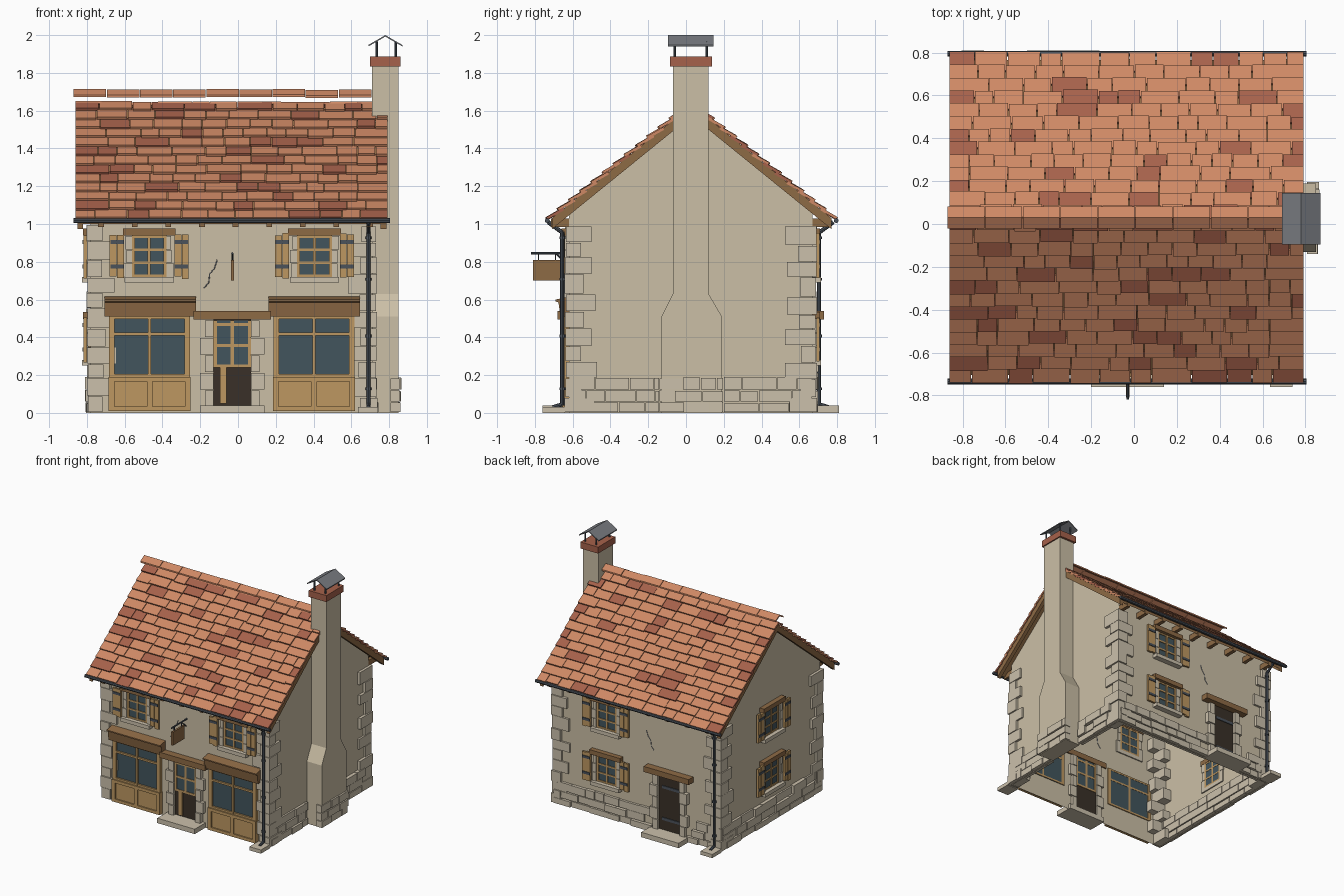
import bpy, bmesh, math, random
from mathutils import Matrix, Vector

random.seed(7)
if "Cube" in bpy.data.objects:
    bpy.data.objects.remove(bpy.data.objects["Cube"], do_unlink=True)

COLOURS = {
    "plaster": (.60, .52, .38), "stone": (.60, .53, .41), "tile": (.62, .25, .13),
    "dark tile": (.38, .12, .07), "light wood": (.51, .31, .12), "brown wood": (.27, .145, .06),
    "glass": (.055, .09, .11), "iron": (.07, .085, .105), "grey metal": (.19, .20, .22),
    "dark door": (.042, .03, .021)}
MATS = {}
for key, rgb in COLOURS.items():
    m = bpy.data.materials.new(key)
    m.use_nodes = True
    m.diffuse_color = (*rgb, 1)
    m.node_tree.nodes["Principled BSDF"].inputs["Base Color"].default_value = (*rgb, 1)
    MATS[key] = m

PARTS = {}
I = Matrix.Identity(4)
R = random.uniform


def part(name):
    return PARTS.setdefault(name, (bmesh.new(), []))


def paint(slots, mat, faces):
    if mat not in slots:
        slots.append(mat)
    for f in faces:
        f.material_index = slots.index(mat)


def prism(name, mat, pts, a0, a1, M=I, caps=True):
    """Extrude a (second, third) axis profile along the first axis."""
    bm, slots = part(name)
    ends = [[bm.verts.new(M @ Vector((a, *p))) for p in pts] for a in (a0, a1)]
    n = len(pts)
    faces = [bm.faces.new((ends[0][i], ends[0][(i + 1) % n], ends[1][(i + 1) % n], ends[1][i]))
             for i in range(n)]
    if caps:
        faces += [bm.faces.new(ends[0][::-1]), bm.faces.new(ends[1])]
    paint(slots, mat, faces)
    return faces


def box(name, mat, a0, a1, b0, b1, c0, c1, M=I):
    prism(name, mat, [(b0, c0), (b1, c0), (b1, c1), (b0, c1)], a0, a1, M)


def rod(name, mat, p, q, r, M=I):
    bm, slots = part(name)
    p, q = M @ Vector(p), M @ Vector(q)
    T = Matrix.Translation((p + q) / 2) @ (q - p).to_track_quat('Z', 'Y').to_matrix().to_4x4()
    new = bmesh.ops.create_cone(bm, cap_ends=True, segments=8, radius1=r, radius2=r,
                                depth=(q - p).length, matrix=T)["verts"]
    paint(slots, mat, {f for v in new for f in v.link_faces})


def frame(origin, u, n):
    """Wall frame: along the wall, outwards, up."""
    M = Matrix((u, n, (0, 0, 1))).transposed().to_4x4()
    M.translation = origin
    return M


X0, X1, Y0, Y1, MID = -.78, .715, -.62, .67, .03
FRONT = frame((0, Y0, 0), (1, 0, 0), (0, -1, 0))
BACK = frame((0, Y1, 0), (1, 0, 0), (0, 1, 0))
LEFT = frame((X1, 0, 0), (0, 1, 0), (1, 0, 0))
RIGHT = frame((X0, 0, 0), (0, 1, 0), (-1, 0, 0))
SLOPE = .81


def roof_z(y, drop):
    return 1.66 - SLOPE * abs(y - MID) - drop


def chevron(name, mat, half, top, bottom, a0, a1):
    ys = (MID - half, MID, MID + half)
    prism(name, mat, [(y, roof_z(y, top)) for y in ys]
          + [(y, roof_z(y, bottom)) for y in ys[::-1]], a0, a1)


# Wall shell, open underneath
shell = prism("walls", "plaster", [(Y0, 0), (Y1, 0), (Y1, roof_z(Y1, .065)),
                                  (MID, roof_z(MID, .065)), (Y0, roof_z(Y0, .065))], X0, X1)
bmesh.ops.delete(part("walls")[0], geom=[shell[0]], context='FACES_ONLY')

# Corner stones, alternating direction
for cx, sx in ((X0, -1), (X1, 1)):
    for cy, sy in ((Y0, -1), (Y1, 1)):
        z, i = .005, 0
        while z < .95:
            h = min(R(.075, .11), 1.0 - z)
            lx, ly = (R(.11, .14), R(.06, .08)) if i % 2 else (R(.06, .08), R(.12, .15))
            o = R(.014, .024)
            xs, ys = sorted((cx + sx * o, cx - sx * lx)), sorted((cy + sy * o, cy - sy * ly))
            box("corner_stones", "stone", *xs, *ys, z, z + h - .004)
            z, i = z + h, i + 1


# Footing stones
def footing(M, u0, u1, gap=None):
    for z0, z1 in ((.005, .06), (.06, .125), (.125, .195)):
        u = u0
        while u < u1 - .02:
            e = min(u + R(.08, .19), u1)
            if not gap or e < gap[0] or u > gap[1]:
                box("footing_stones", "stone", u, e - .004, -.03, R(.012, .03), z0, z1 - R(.003, .012), M)
            u = e


footing(BACK, X0, X1, (-.45, -.21))
footing(RIGHT, Y0, Y1)
footing(LEFT, Y0, -.14)
footing(LEFT, .20, Y1)
footing(frame((.838, 0, 0), (0, 1, 0), (1, 0, 0)), -.14, .20)

# Chimney stack with sloped shoulders, brick collar and metal hood
prism("chimney", "plaster", [(-.13, 0), (.19, 0), (.19, .51), (.12, .63), (.12, 1.84),
                             (-.07, 1.84), (-.07, .63), (-.13, .51)], .71, .85)
box("chimney_collar", "dark tile", .70, .86, -.085, .138, 1.835, 1.888)
for x in (.735, .835):
    for y in (-.06, .11):
        rod("hood_posts", "iron", (x, y, 1.88), (x, y, 1.965), .006)
HOOD = Matrix(((0, 1, 0, 0), (1, 0, 0, 0), (0, 0, 1, 0), (0, 0, 0, 1)))
prism("chimney_hood", "grey metal", [(.69, 1.94), (.78, 1.992), (.87, 1.94), (.87, 1.948),
                                     (.78, 2.0), (.69, 1.948)], -.095, .145, HOOD)

# Roof deck, gable boards and rafter tails
chevron("roof_deck", "brown wood", .735, .042, .065, -.84, .775)
for a in (-.85, .755):
    chevron("gable_boards", "brown wood", .74, .03, .088, a, a + .03)
for i in range(9):
    x = -.74 + i * .178
    for y in (-.715, .66):
        box("rafter_tails", "brown wood", x, x + .03, y, y + .11, .985, 1.03)

# Overlapping roof tiles
ang, rows = math.atan(SLOPE), 13
pitch = .77 / math.cos(ang) / rows
for s in (-1, 1):
    S = Matrix(((1, 0, 0), (0, -s * math.cos(ang), s * math.sin(ang)),
                (0, math.sin(ang), math.cos(ang)))).to_4x4()
    S.translation = (0, MID + s * .77, 1.66 - .77 * SLOPE)
    for r in range(rows):
        x = -.86
        length = pitch + (.025 if r < rows - 1 else -.005)
        while x < .77:
            e = x + R(.09, .19)
            e = .795 if e > .74 else e
            T = S @ Matrix.Translation((0, r * pitch + R(-.006, .004), R(-.002, .002)))
            T = T @ Matrix.Rotation(-.16 + R(-.015, .015), 4, 'X')
            box("roof_tiles", "dark tile" if random.random() < .2 else "tile",
                x, e - .004, 0, length, -.015, 0, T)
            x = e

# Ridge caps
for i in range(9):
    x, d = -.87 + i * .1755, R(-.004, .004)
    prism("ridge_caps", "tile", [(-.022, 1.672 + d), (MID, 1.70 + d), (.082, 1.672 + d),
                                 (.082, 1.684 + d), (MID, 1.714 + d), (-.022, 1.684 + d)], x, x + .172)

# Gutters, downpipes and drain slabs
for y, px, M in ((-.735, .69, FRONT), (.795, -.75, BACK)):
    rod("gutters", "iron", (-.87, y, 1.018), (.805, y, 1.018), .013)
    rod("downpipes", "iron", (px, .035, .04), (px, .035, .96), .011, M)
    rod("downpipes", "iron", (px, .035, .955), (px, .11, 1.01), .011, M)
    rod("downpipes", "iron", (px, .035, .045), (px, .085, .03), .011, M)
    for z in (.12, .4, .7, .92):
        rod("downpipes", "iron", (px, .035, z), (px, .035, z + .015), .016, M)
    box("drain_slabs", "stone", px - .055, px + .05, .02, .14, 0, .03, M)


# Small windows with shutters
def window(M, u, z):
    box("window_glass", "glass", u - .09, u + .09, -.006, .006, z - .12, z + .10, M)
    for a in (-.092, -.008, .076):
        box("window_frames", "light wood", u + a, u + a + .016, -.008, .014, z - .12, z + .10, M)
    for c in (-.12, -.052, .018, .086):
        box("window_frames", "light wood", u - .09, u + .09, -.008, .012, z + c, z + c + .013, M)
    box("window_lintels", "brown wood", u - .14, u + .14, -.01, .04, z + .098, z + .135, M)
    box("window_sills", "stone", u - .13, u + .13, -.01, .045, z - .15, z - .12, M)
    for s in (-1, 1):
        for k in range(3):
            a, b = sorted((u + s * .092, u + s * R(.115, .135)))
            box("window_jambs", "stone", a, b, -.01, .02, z - .12 + k * .073, z - .05 + k * .073, M)
        for k in range(2):
            c = u + s * (.152 + k * .039)
            box("shutters", "light wood", c - .018, c + .018, .02, .037,
                z - .125 + R(-.008, .008), z + .105 + R(-.008, .008), M)
        for c in (-.075, .055):
            box("shutter_bands", "iron", u + s * .17 - .036, u + s * .17 + .036, .036, .042,
                z + c, z + c + .02, M)


for M, u, z in ((FRONT, -.47, .84), (FRONT, .405, .84), (BACK, .24, .84), (BACK, .24, .40),
                (RIGHT, .02, .84), (RIGHT, .02, .40)):
    window(M, u, z)

# Shop fronts
for u in (-.468, .402):
    box("shop_glass", "glass", u - .19, u + .19, -.006, .012, .19, .51, FRONT)
    for a, w in ((-.215, .03), (-.008, .016), (.185, .03)):
        box("shop_frames", "light wood", u + a, u + a + w, -.008, .028, .19, .51, FRONT)
    for c in (.19, .41, .497):
        box("shop_frames", "light wood", u - .2, u + .2, -.008, .026, c, c + .015, FRONT)
    box("shop_panels", "light wood", u - .217, u + .217, 0, .026, .01, .19, FRONT)
    for a in (-.217, -.015, .187):
        box("shop_panels", "light wood", u + a, u + a + .03, .026, .036, .01, .19, FRONT)
    for c in (.01, .165):
        box("shop_panels", "light wood", u - .217, u + .217, .026, .036, c, c + .025, FRONT)
    prism("shop_canopies", "brown wood", [(0, .51), (.045, .51), (.055, .585), (.07, .59),
                                          (.07, .60), (0, .615)], u - .24, u + .245, FRONT)


# Doorways with stone jambs, lintel and step
def doorway(M, u):
    box("doors", "dark door", u - .1, u + .1, -.006, .008, .035, .5, M)
    box("door_lintels", "brown wood", u - .205, u + .205, -.01, .06, .495, .54, M)
    box("door_steps", "stone", u - .17, u + .17, -.02, .14, 0, .04, M)
    for s in (-1, 1):
        for k in range(5):
            a, b = sorted((u + s * .1, u + s * (.17 if k % 2 else .145)))
            box("door_jambs", "stone", a, b, -.02, R(.024, .036), .03 + k * .093, .118 + k * .093, M)


doorway(FRONT, -.03)
doorway(BACK, -.33)
box("door_glass", "glass", -.13, .07, -.008, .012, .25, .49, FRONT)
for a in (-.13, -.04, .052):
    box("door_frame", "light wood", a, a + .018, -.01, .018, .25, .49, FRONT)
for c in (.24, .35, .46):
    box("door_frame", "light wood", -.13, .07, -.01, .016, c, c + .016, FRONT)
box("door_frame", "light wood", -.095, -.06, .008, .016, .05, .24, FRONT)
for c in (.12, .38):
    box("door_hinges", "iron", -.425, -.26, .008, .014, c, c + .022, BACK)

# Hanging sign
box("sign_board", "brown wood", -.038, -.022, .04, .19, .70, .81, FRONT)
rod("sign_bracket", "iron", (-.03, 0, .845), (-.03, .2, .845), .006, FRONT)
rod("sign_bracket", "iron", (-.03, .01, .79), (-.03, .07, .845), .005, FRONT)
for d in (.07, .16):
    rod("sign_bracket", "iron", (-.03, d, .80), (-.03, d, .845), .003, FRONT)

# Cracks in the plaster
crack = [(-.11, .81), (-.125, .765), (-.15, .735), (-.155, .69), (-.18, .66)]
for M in (FRONT, BACK):
    for (a, c), (b, d) in zip(crack, crack[1:]):
        rod("plaster_cracks", "grey metal", (a, 0, c), (b, 0, d), .003, M)

# Turn the collected parts into objects
for name, (bm, slots) in PARTS.items():
    bmesh.ops.recalc_face_normals(bm, faces=bm.faces)
    me = bpy.data.meshes.new(name)
    bm.to_mesh(me)
    bm.free()
    for key in slots:
        me.materials.append(MATS[key])
    bpy.context.scene.collection.objects.link(bpy.data.objects.new(name, me))
